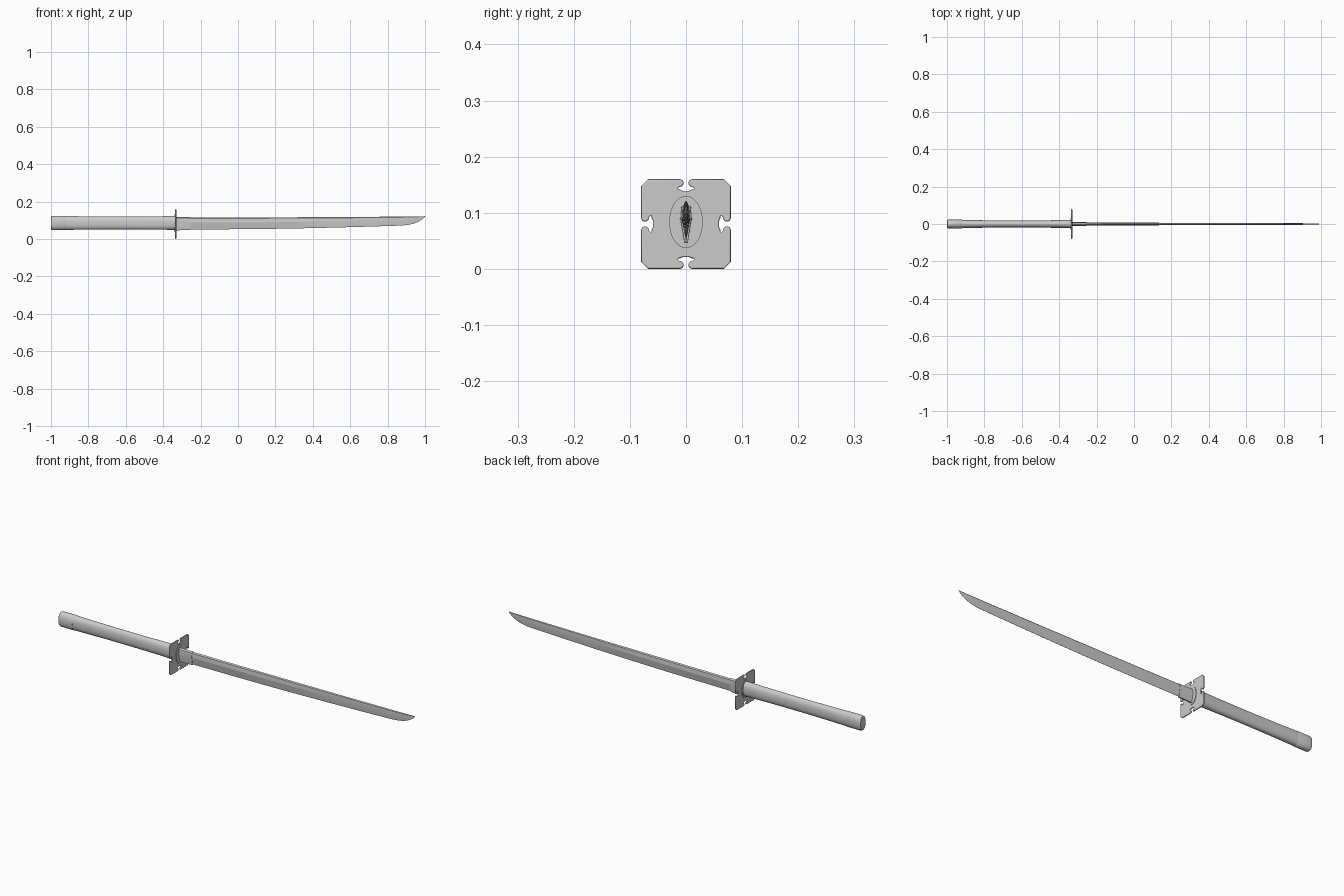
import bpy, bmesh, math

if "Cube" in bpy.data.objects:
    bpy.data.objects.remove(bpy.data.objects["Cube"])

CZ = 0.08          # guard centre height
GX = -0.333        # guard position along the sword


def finish(name, bm, angle=30):
    bmesh.ops.recalc_face_normals(bm, faces=bm.faces)
    me = bpy.data.meshes.new(name)
    bm.to_mesh(me)
    bm.free()
    ob = bpy.data.objects.new(name, me)
    bpy.context.collection.objects.link(ob)
    bpy.ops.object.select_all(action='DESELECT')
    ob.select_set(True)
    bpy.context.view_layer.objects.active = ob
    bpy.ops.object.shade_smooth_by_angle(angle=math.radians(angle))
    return ob


def loft(name, rings, angle=30):
    """Skin equal-length rings of points and cap both ends."""
    bm = bmesh.new()
    vs = [[bm.verts.new(p) for p in r] for r in rings]
    n = len(vs[0])
    for a, b in zip(vs, vs[1:]):
        for i in range(n):
            j = (i + 1) % n
            bm.faces.new((a[i], a[j], b[j], b[i]))
    bm.faces.new(vs[0])
    bm.faces.new(vs[-1])
    return finish(name, bm, angle)


def oval(x, hy, hz, cz, n=40, power=2.3):
    pts = []
    for i in range(n):
        a = 2 * math.pi * i / n
        c, s = math.cos(a), math.sin(a)
        pts.append((x, hy * math.copysign(abs(c) ** (2 / power), c),
                    cz + hz * math.copysign(abs(s) ** (2 / power), s)))
    return pts


# Handle: oval grip with a slight waist
grip = []
for i in range(17):
    t = i / 16
    w = (2 * t - 1) ** 2
    grip.append(oval(-0.925 + t * (0.925 + GX), 0.0185 + 0.004 * w,
                     0.0345 + 0.0025 * w, 0.0855))
loft("handle_grip", grip)

# Pommel cap with a rounded end
loft("pommel_cap", [oval(x, 0.0235 * s, 0.0378 * s, 0.0855) for x, s in
                    ((-1, 0.86), (-0.998, 0.94), (-0.993, 0.99), (-0.985, 1),
                     (-0.922, 1), (-0.92, 0.97))])

# Guard outline: square with clipped corners and a lobed notch on each side
half = [(-0.067, 0.077), (-0.011, 0.077), (-0.0077, 0.0755), (-0.007, 0.0725),
        (-0.009, 0.0695), (-0.014, 0.068), (-0.0168, 0.065), (-0.0168, 0.061),
        (-0.0145, 0.0583), (-0.011, 0.0583), (-0.008, 0.0565), (-0.005, 0.056)]
side = half + [(-u, v) for u, v in reversed(half)]
outline = []
for k in range(4):
    c, s = math.cos(-k * math.pi / 2), math.sin(-k * math.pi / 2)
    outline += [(u * c - v * s, u * s + v * c) for u, v in side]

T = 0.0028
bm = bmesh.new()
face = bm.faces.new([bm.verts.new((GX - T, u, CZ + v)) for u, v in outline])
ext = bmesh.ops.extrude_face_region(bm, geom=[face])
bmesh.ops.translate(bm, vec=(2 * T, 0, 0),
                    verts=[e for e in ext["geom"] if isinstance(e, bmesh.types.BMVert)])
finish("guard_plate", bm)

# Raised rim following the guard outline
cu = bpy.data.curves.new("guard_rim", 'CURVE')
cu.dimensions = '3D'
cu.bevel_depth = 0.003
cu.bevel_resolution = 2
sp = cu.splines.new('POLY')
sp.points.add(len(outline) - 1)
for p, (u, v) in zip(sp.points, outline):
    p.co = (GX, u, CZ + v, 1)
sp.use_cyclic_u = True
rim = bpy.data.objects.new("guard_rim", cu)
bpy.context.collection.objects.link(rim)
rim.scale.x = 1.0

# Oval washers on both sides of the guard
for name, d in (("front_washer", 1), ("back_washer", -1)):
    loft(name, [oval(GX + d * x, 0.03, 0.0465, 0.0835, power=2)
                for x in (0.001, 0.0055)])


def section(x, top, edge, t, ridge=0.42, blunt=0.0004):
    """Blade section: roofed spine, ridge on each flat, sharp edge."""
    h = top - edge
    return [(x, 0, top), (x, t * 0.8, top - 0.08 * h), (x, t, top - ridge * h),
            (x, blunt, edge), (x, -blunt, edge),
            (x, -t, top - ridge * h), (x, -t * 0.8, top - 0.08 * h)]


# Blade collar
loft("blade_collar", [section(x, 0.117, e, t, 0.4, 0.003) for x, e, t in
                      ((GX, 0.046, 0.0105), (-0.255, 0.048, 0.0095))])

# Blade: long taper, then the curved tip
stations = [(-0.3, 0.1150, 0.0505, 0.0080), (-0.1, 0.1150, 0.0515, 0.0074),
            (0.1, 0.1155, 0.0530, 0.0068), (0.3, 0.1160, 0.0560, 0.0061),
            (0.5, 0.1170, 0.0605, 0.0054), (0.7, 0.1183, 0.0660, 0.0048),
            (0.87, 0.1197, 0.0715, 0.0042), (0.905, 0.1201, 0.0745, 0.0040),
            (0.935, 0.1204, 0.0805, 0.0036), (0.96, 0.1208, 0.0895, 0.0029),
            (0.982, 0.1212, 0.1020, 0.0018), (0.994, 0.1214, 0.1120, 0.0009),
            (1.0, 0.1216, 0.1200, 0.0003)]
loft("blade", [section(x, top, e, t, 0.42, min(0.0004, t / 2))
               for x, top, e, t in stations], 12)
